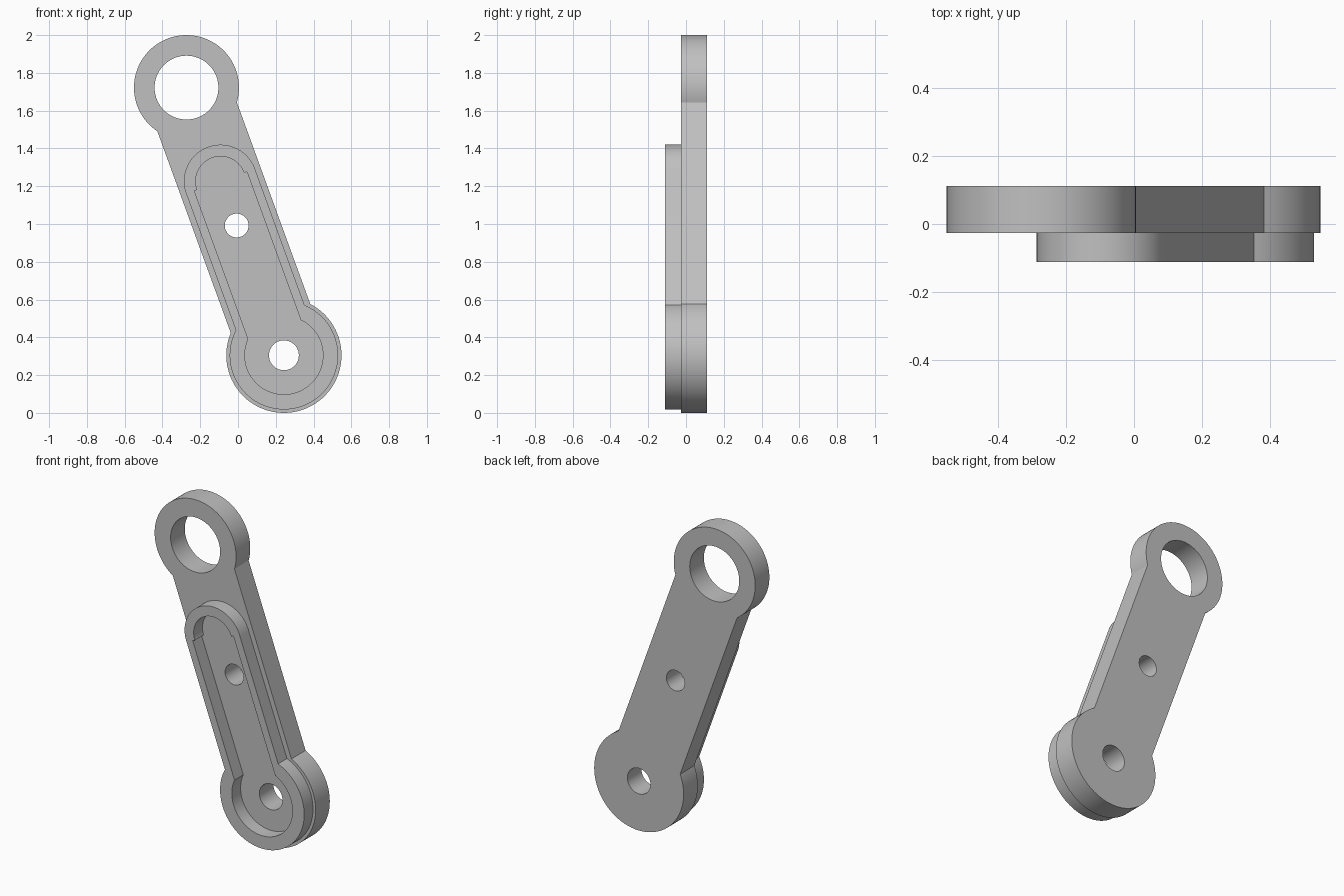
import bpy, bmesh, math

if "Cube" in bpy.data.objects:
    bpy.data.objects.remove(bpy.data.objects["Cube"])

TILT = math.radians(20)          # lean of the arm axis from vertical
CX, CZ = 0.243, 0.305            # centre of the large lower end
LENGTH = 1.508                   # distance between the two end centres

grey = bpy.data.materials.new("grey metal")
grey.diffuse_color = (0.53, 0.53, 0.53, 1)
grey.use_nodes = True
grey.node_tree.nodes["Principled BSDF"].inputs["Base Color"].default_value = grey.diffuse_color


def arc(t, r, a0, a1, n=72):
    """Arc points (across, along) around a centre at distance t on the axis."""
    return [(r * math.cos(a0 + (a1 - a0) * i / n),
             t + r * math.sin(a0 + (a1 - a0) * i / n)) for i in range(n + 1)]


def circle(t, r, n=72):
    return arc(t, r, 0, 2 * math.pi, n)[:-1]


def link_outline(r1, r2, half, dist):
    """Two round ends joined by a straight bar."""
    a = math.asin(half / r1)
    pts = arc(0, r1, math.pi / 2 + a, 2.5 * math.pi - a)
    if half > r2:                # bar wider than the end: small shoulders
        return pts + [(half, dist)] + arc(dist, r2, 0, math.pi) + [(-half, dist)]
    b = math.acos(half / r2)
    return pts + arc(dist, r2, -b, math.pi + b)


def plate(name, loops, y0, y1):
    """Fill the outline minus its holes and extrude from y0 to y1."""
    c, s = math.cos(TILT), math.sin(TILT)
    bm = bmesh.new()
    for loop in loops:
        vs = [bm.verts.new((CX + p * c - t * s, y0, CZ + p * s + t * c))
              for p, t in loop]
        for i, v in enumerate(vs):
            bm.edges.new((vs[i - 1], v))
    bmesh.ops.triangle_fill(bm, use_beauty=True, use_dissolve=False,
                            edges=bm.edges[:], normal=(0, -1, 0))
    ext = bmesh.ops.extrude_face_region(bm, geom=bm.faces[:],
                                        use_keep_orig=True)
    for v in ext["geom"]:
        if isinstance(v, bmesh.types.BMVert):
            v.co.y = y1
    bmesh.ops.recalc_face_normals(bm, faces=bm.faces[:])
    me = bpy.data.meshes.new(name)
    bm.to_mesh(me)
    bm.free()
    me.materials.append(grey)
    ob = bpy.data.objects.new(name, me)
    bpy.context.collection.objects.link(ob)
    bpy.ops.object.select_all(action='DESELECT')
    ob.select_set(True)
    bpy.context.view_layer.objects.active = ob
    bpy.ops.object.shade_smooth_by_angle(angle=math.radians(25))
    return ob


# Main arm with ring end, centre hole and pivot hole
plate("arm", [link_outline(0.305, 0.278, 0.224, LENGTH),
              circle(LENGTH, 0.169), circle(0.731, 0.063), circle(0, 0.079)],
      -0.026, 0.112)

# Raised rim on the front, open in the middle to form the recess
plate("raised_rim", [link_outline(0.287, 0.194, 0.1935, 0.98),
                     link_outline(0.207, 0.132, 0.148, 0.98)],
      -0.112, -0.026)
